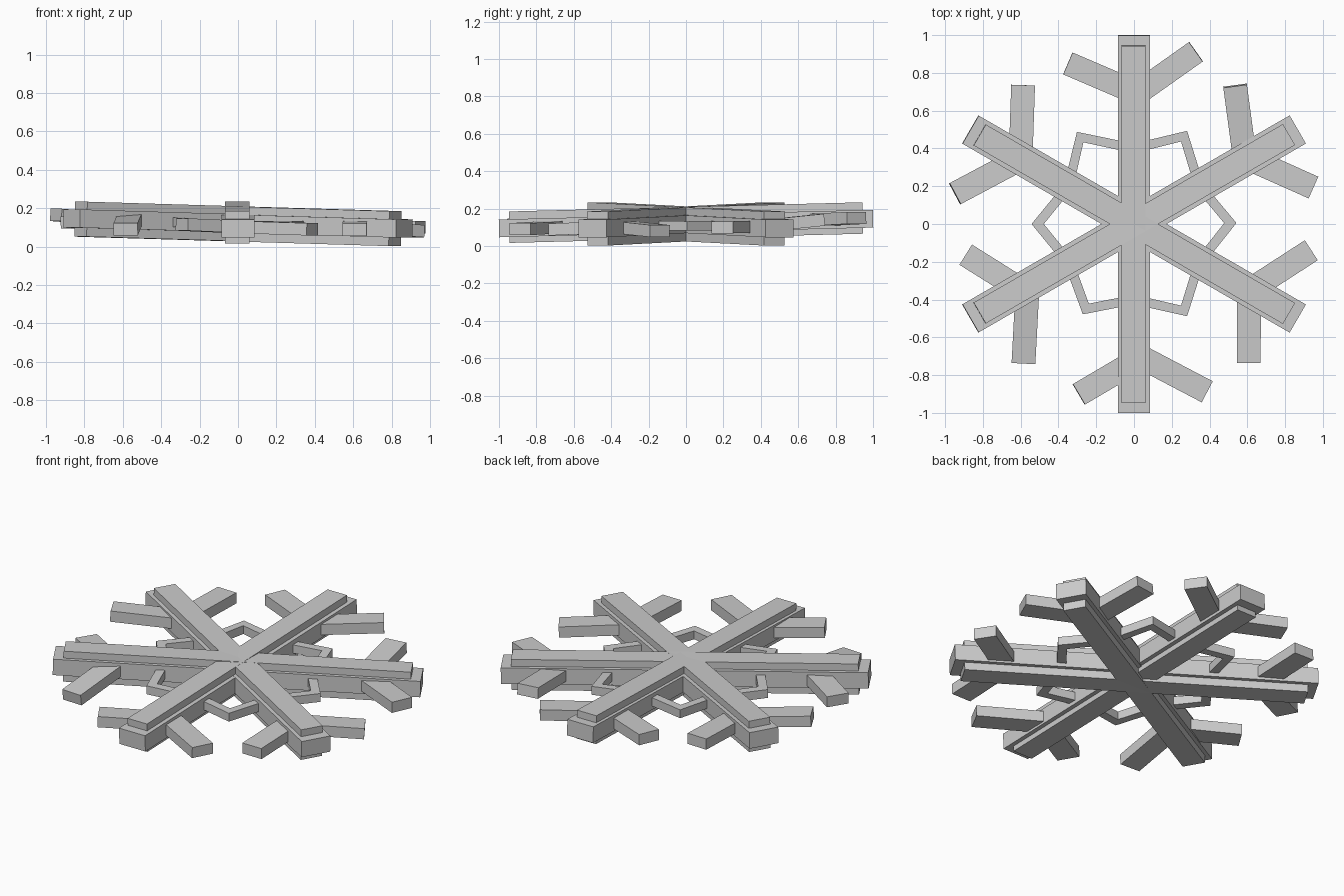
import bpy, bmesh
from math import cos, sin, radians
from mathutils import Vector, Matrix

if "Cube" in bpy.data.objects:
    bpy.data.objects.remove(bpy.data.objects["Cube"])

def bar(name, p, q, width, height):
    """Rectangular bar running from p to q."""
    p, q = Vector(p), Vector(q)
    x = (q - p).normalized()
    y = Vector((0, 0, 1)).cross(x).normalized()
    z = x.cross(y)
    rot = Matrix((x, y, z)).transposed().to_4x4()
    size = Matrix.Diagonal(((q - p).length, width, height, 1))
    bm = bmesh.new()
    bmesh.ops.create_cube(bm, size=1, matrix=Matrix.Translation((p + q) / 2) @ rot @ size)
    return finish(name, bm)

def finish(name, bm):
    bmesh.ops.recalc_face_normals(bm, faces=bm.faces[:])
    me = bpy.data.meshes.new(name)
    bm.to_mesh(me)
    bm.free()
    ob = bpy.data.objects.new(name, me)
    bpy.context.collection.objects.link(ob)
    return ob

def on_arm(angle, r):
    """Point on an arm axis; arms at 90, 150 and 210 degrees rise outwards."""
    a = radians(angle)
    rise = 0.026 if angle % 360 in (90, 150, 210) else -0.026
    return Vector((r * cos(a), r * sin(a), 0.12 + rise * r))

def chevron(name, apex, a0, a1, width, height):
    """Mitred V-shaped link between two neighbouring arms."""
    apex = Vector(apex)
    ends = [on_arm(a0, 0.40), on_arm(a1, 0.40)]
    out = Vector((apex.x, apex.y, 0)).normalized()
    rows = []
    for i, e in enumerate((ends[0], apex, ends[1])):
        if i == 1:
            off = out * (width / 2 / 0.773)
        else:
            d = (apex - e)
            n = Vector((-d.y, d.x, 0)).normalized()
            off = n * (width / 2) * (1 if n.dot(out) > 0 else -1)
        h = Vector((0, 0, height / 2))
        rows.append([e + off + h, e - off + h, e - off - h, e + off - h])
    bm = bmesh.new()
    rings = [[bm.verts.new(v) for v in r] for r in rows]
    for s, t in zip(rings, rings[1:]):
        for k in range(4):
            m = (k + 1) % 4
            bm.faces.new((s[k], s[m], t[m], t[k]))
    bm.faces.new(rings[0])
    bm.faces.new(rings[2])
    finish(name, bm)

# Three crossing arms: wide flat bar plus a taller, narrower rib
for i, ang in enumerate((90, 150, 210)):
    bar(f"arm_{i}", on_arm(ang + 180, 1.0), on_arm(ang, 1.0), 0.172, 0.095)
    up = Vector((-0.003, 0, 0.005)) if ang == 90 else Vector((0, 0, -0.002))
    bar(f"rib_{i}", on_arm(ang + 180, 0.945) + up, on_arm(ang, 0.945) + up,
        0.128, 0.168 if ang == 90 else 0.182)

# Side branches: (arm angle, root x, root y, tip x, tip y, tip z)
branches = [
    (90, 0, 0.70, -0.35, 0.85, 0.145), (90, 0, 0.68, 0.328, 0.912, 0.15),
    (150, -0.60, 0.36, -0.587, 0.735, 0.14), (150, -0.60, 0.345, -0.948, 0.16, 0.165),
    (30, 0.585, 0.36, 0.535, 0.732, 0.14), (30, 0.62, 0.34, 0.95, 0.193, 0.10),
    (330, 0.62, -0.345, 0.937, -0.14, 0.08), (330, 0.61, -0.36, 0.607, -0.735, 0.088),
    (210, -0.565, -0.36, -0.585, -0.735, 0.09), (210, -0.60, -0.345, -0.89, -0.163, 0.125),
    (270, 0, -0.73, -0.292, -0.902, 0.115), (270, 0, -0.685, 0.387, -0.888, 0.09),
]
for i, (ang, rx, ry, tx, ty, tz) in enumerate(branches):
    bar(f"branch_{i}", (rx, ry, on_arm(ang, 0.69).z), (tx, ty, tz), 0.126, 0.064)

# Small chevrons linking neighbouring arms
apexes = [(0.51, 0.005), (0.265, 0.465), (-0.285, 0.46),
          (-0.51, 0), (-0.255, -0.45), (0.265, -0.46)]
for i, (x, y) in enumerate(apexes):
    a0, a1 = 60 * i - 30, 60 * i + 30
    z = (on_arm(a0, 0.5).z + on_arm(a1, 0.5).z) / 2
    chevron(f"chevron_{i}", (x, y, z), a0, a1, 0.05, 0.05)
